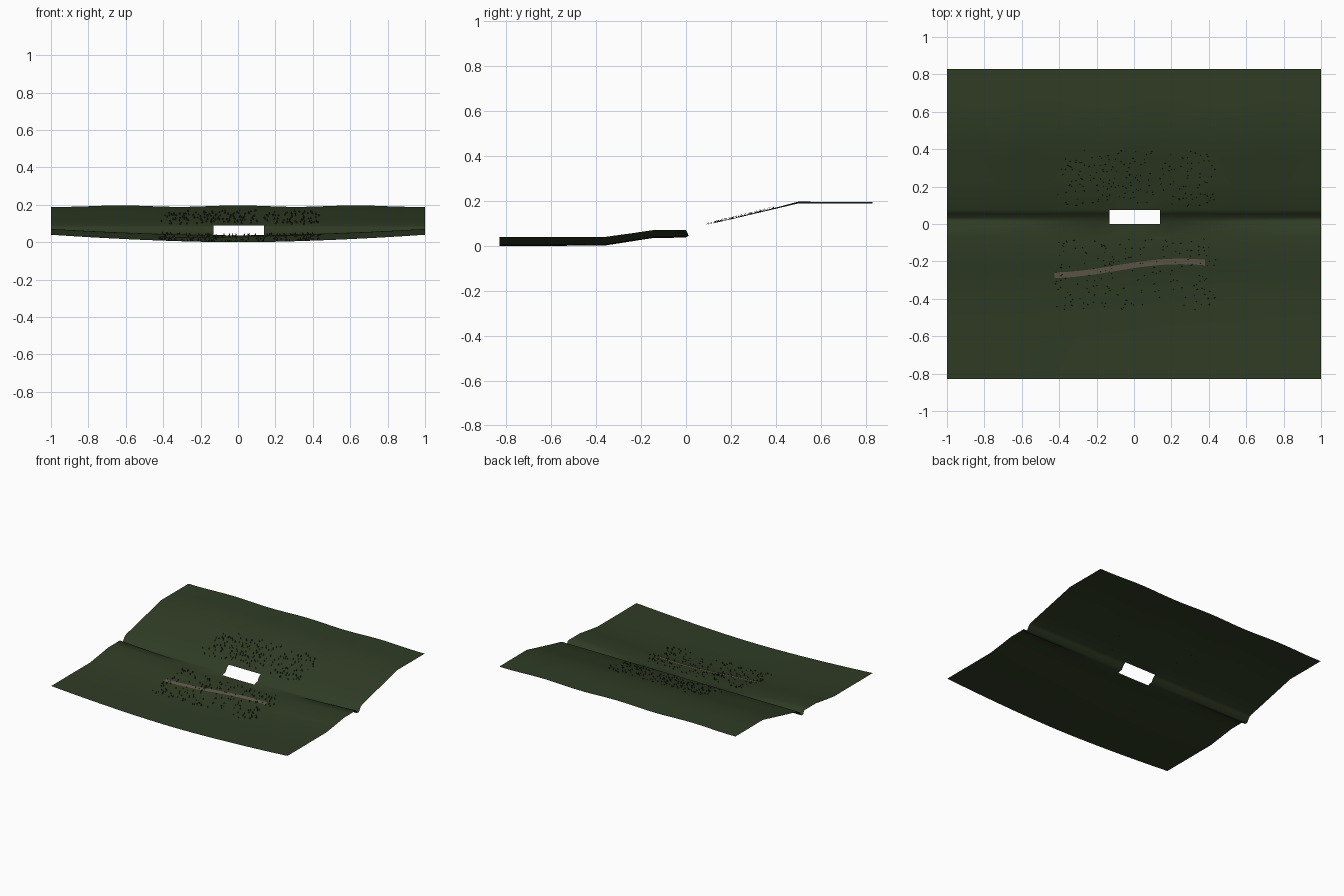
import bpy, bmesh, math, random

cube = bpy.data.objects.get("Cube")
if cube:
    bpy.data.objects.remove(cube, do_unlink=True)
random.seed(4)


def material(name, rgb):
    m = bpy.data.materials.new(name)
    m.use_nodes = True
    m.diffuse_color = (*rgb, 1)
    m.node_tree.nodes["Principled BSDF"].inputs["Base Color"].default_value = (*rgb, 1)
    return m


grass = material("dark grass green", (0.029, 0.045, 0.018))
soil = material("trodden soil", (0.12, 0.10, 0.07))
blade = material("deep blade green", (0.012, 0.017, 0.008))

# Cross-section of the banks: (y, base height, bow toward the sides, ripple)
PROFILE = [
    (-0.83, 0.0, 0.04, 0), (-0.6, 0.0, 0.04, 0), (-0.36, 0.002, 0.038, 0),
    (-0.25, 0.019, 0.036, 0), (-0.14, 0.036, 0.035, 0), (-0.07, 0.036, 0.035, 0),
    (0.0, 0.037, 0.034, 0), (0.012, 0.045, 0, 0), (0.035, 0.047, 0, 0),
    (0.055, 0.078, 0, 0), (0.075, 0.09, 0, 0), (0.22, 0.124, 0, 0.001),
    (0.36, 0.158, 0, 0.002), (0.5, 0.193, 0, 0.004), (0.66, 0.192, 0, 0.004),
    (0.83, 0.192, 0, 0.004),
]


def height(x, y):
    for a, b in zip(PROFILE, PROFILE[1:]):
        if y <= b[0]:
            break
    t = (y - a[0]) / (b[0] - a[0])
    base, bow, ripple = (a[i] + (b[i] - a[i]) * t for i in (1, 2, 3))
    return base + bow * abs(x) ** 1.7 + ripple * math.cos(10 * x)


def finish(name, bm, mat, smooth=False):
    mesh = bpy.data.meshes.new(name)
    bm.to_mesh(mesh)
    bm.free()
    mesh.materials.append(mat)
    for p in mesh.polygons:
        p.use_smooth = smooth
    ob = bpy.data.objects.new(name, mesh)
    bpy.context.collection.objects.link(ob)
    return ob


def grid(bm, rows):
    verts = [[bm.verts.new(p) for p in row] for row in rows]
    for r, s in zip(verts, verts[1:]):
        for i in range(len(r) - 1):
            bm.faces.new((r[i], r[i + 1], s[i + 1], s[i]))


# Ground sheet with a ditch, and a rectangular opening across the ditch
HOLE = (-0.13, 0.14)
xs = sorted([i / 15 for i in range(-15, 16) if i not in (-2, 2)] + list(HOLE))
bm = bmesh.new()
grid(bm, [[(x, p[0], height(x, p[0])) for x in xs] for p in PROFILE])
opening = []
for f in bm.faces:
    c = f.calc_center_median()
    if HOLE[0] < c.x < HOLE[1] and 0 < c.y < 0.075:
        opening.append(f)
bmesh.ops.delete(bm, geom=opening, context="FACES")
finish("ground", bm, grass, smooth=True)

# Winding footpath laid on the front bank
bm = bmesh.new()
path_rows = []
for side in (-0.015, 0.015):
    row = []
    for i in range(25):
        x = -0.425 + 0.805 * i / 24
        y = -0.237 + 0.037 * math.sin(4.5 * (x + 0.1)) + side
        row.append((x, y, height(x, y) + 0.004))
    path_rows.append(row)
grid(bm, path_rows)
finish("footpath", bm, soil, smooth=True)


# Scattered grass blades on each bank
def blades(name, y_min, y_max, count):
    bm = bmesh.new()
    for _ in range(count):
        x, y = random.uniform(-0.42, 0.44), random.uniform(y_min, y_max)
        z, yaw = height(x, y), random.uniform(-0.5, 0.5)
        w, h = random.uniform(0.003, 0.005), random.uniform(0.008, 0.014)
        dx, dy = w * math.cos(yaw), w * math.sin(yaw)
        bm.faces.new([bm.verts.new(p) for p in (
            (x - dx, y - dy, z), (x + dx, y + dy, z),
            (x + dx / 3, y + 0.003, z + h), (x - dx / 3, y + 0.003, z + h))])
    finish(name, bm, blade)


blades("front_bank_grass", -0.46, -0.08, 190)
blades("back_bank_grass", 0.09, 0.39, 190)
